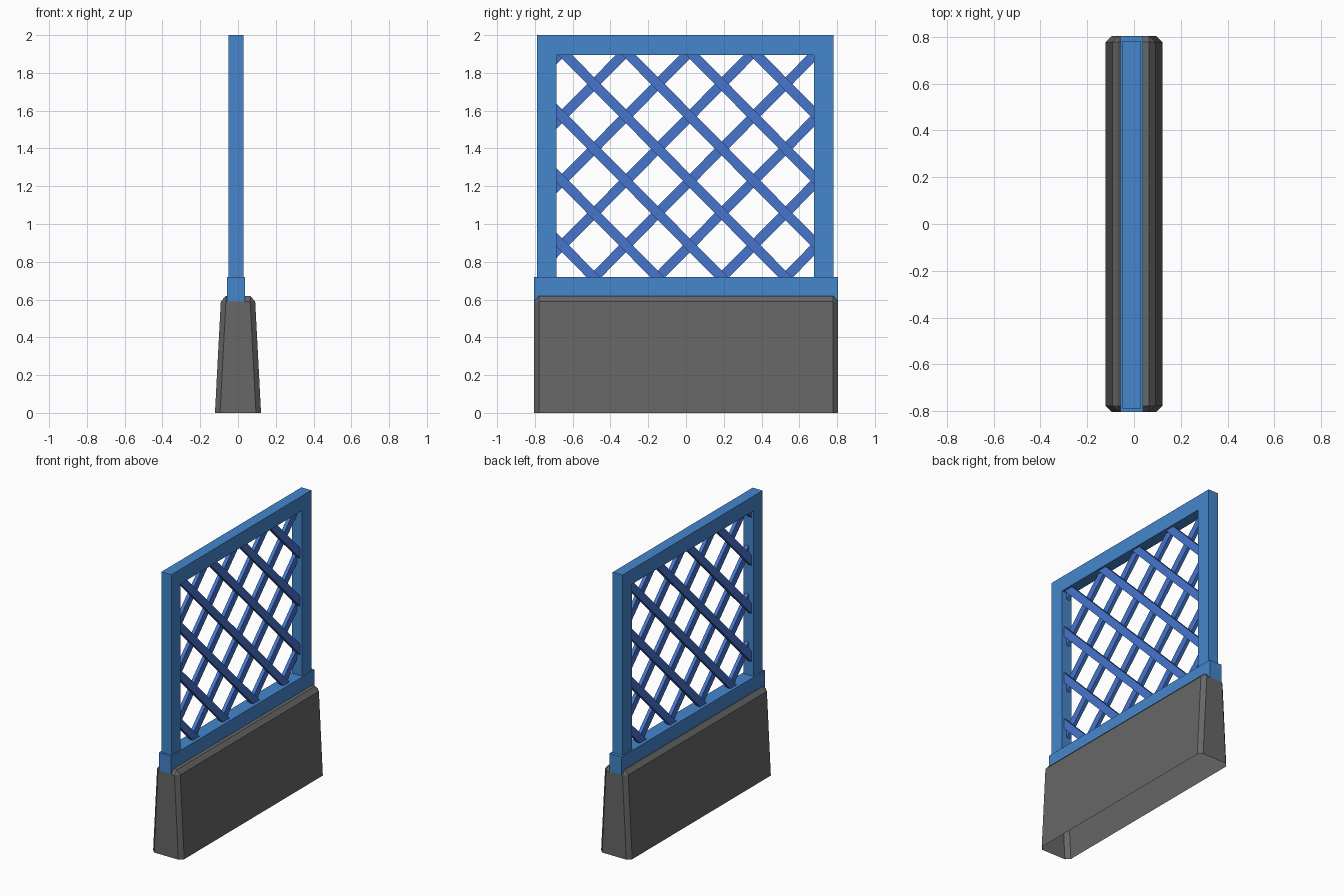
import bpy, bmesh, math
from mathutils import Matrix, Vector

if "Cube" in bpy.data.objects:
    bpy.data.objects.remove(bpy.data.objects["Cube"])


def material(name, rgb):
    m = bpy.data.materials.new(name)
    m.diffuse_color = (*rgb, 1)
    m.use_nodes = True
    m.node_tree.nodes["Principled BSDF"].inputs["Base Color"].default_value = m.diffuse_color
    return m


concrete = material("dark grey", (0.135, 0.135, 0.135))
frame_blue = material("frame blue", (0.058, 0.238, 0.60))
lattice_blue = material("lattice blue", (0.061, 0.178, 0.61))


def finish(bm, name, mat):
    bmesh.ops.recalc_face_normals(bm, faces=bm.faces)
    me = bpy.data.meshes.new(name)
    bm.to_mesh(me)
    bm.free()
    me.materials.append(mat)
    ob = bpy.data.objects.new(name, me)
    bpy.context.collection.objects.link(ob)
    return ob


def add_box(bm, lo, hi, mtx=Matrix()):
    lo, hi = Vector(lo), Vector(hi)
    m = mtx @ Matrix.Translation((lo + hi) / 2) @ Matrix.Diagonal((*(hi - lo), 1))
    bmesh.ops.create_cube(bm, size=1, matrix=m)


# Tapered base with chamfered corners and top edge, open underneath
bm = bmesh.new()
C, HY = 0.027, 0.805
for sx in (-1, 1):
    for sy in (-1, 1):
        for hx, z in ((0.122, 0), (0.091, 0.59)):
            bm.verts.new((sx * hx, sy * (HY - C), z))
            bm.verts.new((sx * (hx - C), sy * HY, z))
        bm.verts.new((sx * (0.091 - C), sy * (HY - C), 0.62))
bmesh.ops.convex_hull(bm, input=bm.verts[:])
bmesh.ops.dissolve_limit(bm, angle_limit=math.radians(1), verts=bm.verts[:], edges=bm.edges[:])
bmesh.ops.recalc_face_normals(bm, faces=bm.faces)
bottom = [f for f in bm.faces if f.normal.z < -0.9]
bmesh.ops.delete(bm, geom=bottom, context='FACES_ONLY')
finish(bm, "base", concrete)

# Bottom rail
bm = bmesh.new()
add_box(bm, (-0.058, -0.805, 0.59), (0.038, 0.805, 0.72))
finish(bm, "bottom_rail", frame_blue)

# Upright frame: two posts and top rail as one extruded profile
XC = -0.01
Y0, Y1, I0, I1, ZB, ZT = -0.79, 0.782, -0.685, 0.677, 0.72, 1.895
bm = bmesh.new()
profile = [(Y0, ZB), (Y0, 2), (Y1, 2), (Y1, ZB), (I1, ZB), (I1, ZT), (I0, ZT), (I0, ZB)]
face = bm.faces.new([bm.verts.new((XC - 0.039, y, z)) for y, z in profile])
ext = bmesh.ops.extrude_face_region(bm, geom=[face])
bmesh.ops.translate(bm, vec=(0.078, 0, 0), verts=[v for v in ext["geom"] if isinstance(v, bmesh.types.BMVert)])
finish(bm, "frame", frame_blue)

# Lattice: two layers of crossing diagonal slats, trimmed to the frame opening
W, T = 0.052, 0.025
for name, side in (("lattice_falling", 1), ("lattice_rising", -1)):
    bm = bmesh.new()
    angle = -side * math.atan2(0.1708, 0.169)
    for k in range(-7, 8):
        m = Matrix.Translation((XC + side * T / 2, 0.02 + 0.338 * k, 1.57)) @ Matrix.Rotation(angle, 4, 'X')
        add_box(bm, (-T / 2, -3, -W / 2), (T / 2, 3, W / 2), m)
    for co, no in (((0, I0, 0), (0, -1, 0)), ((0, I1, 0), (0, 1, 0)),
                   ((0, 0, ZB), (0, 0, -1)), ((0, 0, ZT), (0, 0, 1))):
        bmesh.ops.bisect_plane(bm, geom=bm.verts[:] + bm.edges[:] + bm.faces[:],
                               plane_co=co, plane_no=no, clear_outer=True)
    finish(bm, name, lattice_blue)
